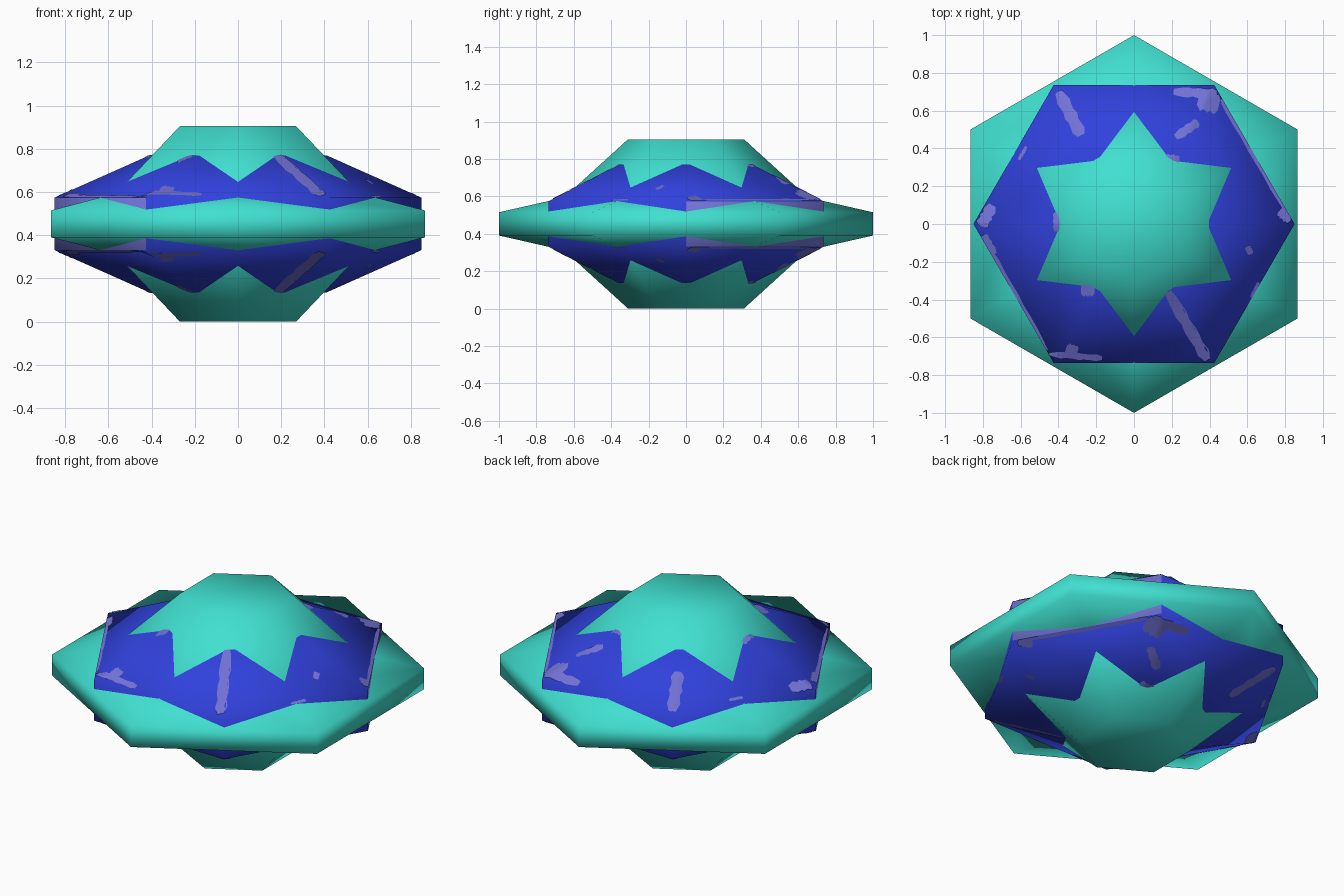
import bpy, bmesh, math
from mathutils import Vector

if "Cube" in bpy.data.objects:
    bpy.data.objects.remove(bpy.data.objects["Cube"])

MID = 0.4525  # height of the horizontal mirror plane


def material(name, rgb):
    m = bpy.data.materials.new(name)
    m.diffuse_color = (*rgb, 1)
    m.use_nodes = True
    m.node_tree.nodes["Principled BSDF"].inputs["Base Color"].default_value = m.diffuse_color
    return m


teal = material("turquoise", (0.051, 0.745, 0.631))
blue = material("deep_blue", (0.03, 0.053, 0.72))
lilac = material("lilac", (0.17, 0.17, 0.68))


def finish(name, bm, mats):
    bmesh.ops.recalc_face_normals(bm, faces=bm.faces)
    me = bpy.data.meshes.new(name)
    bm.to_mesh(me)
    bm.free()
    for m in mats:
        me.materials.append(m)
    for p in me.polygons:
        p.use_smooth = True
    ob = bpy.data.objects.new(name, me)
    bpy.context.collection.objects.link(ob)
    return ob


def hex_body(name, top, rim, start, mats):
    """Bevelled six-sided slab; top and rim are (corner radius, half height)."""
    bm = bmesh.new()
    rings = []
    for r, h in (top, rim, (rim[0], -rim[1]), (top[0], -top[1])):
        rings.append([bm.verts.new((r * math.cos(start + i * math.pi / 3),
                                    r * math.sin(start + i * math.pi / 3),
                                    MID + h)) for i in range(6)])
    for a, b in zip(rings, rings[1:]):
        for i in range(6):
            j = (i + 1) % 6
            bm.faces.new((a[i], b[i], b[j], a[j]))
    bm.faces.new(rings[0])
    bm.faces.new(rings[-1])
    return finish(name, bm, mats)


# Tall core, blue middle body and wide thin disc
hex_body("core", (0.31, 0.4525), (0.66, 0.134), math.pi / 6, [teal])
BT, BR = (0.41, 0.317), (0.85, 0.121)
body = hex_body("middle_body", BT, BR, 0, [blue, lilac])
hex_body("outer_disc", (0.6, 0.153), (1.0, 0.062), math.pi / 6, [teal])

# Two opposite rim walls of the middle body are lilac
for p in body.data.polygons:
    d = p.normal.dot(Vector((math.cos(math.pi / 6), math.sin(math.pi / 6), 0)))
    if abs(p.normal.z) < 0.1 and abs(d) > 0.9:
        p.material_index = 1


def on_body(x, y, sign):
    """Place a plan point just off the sloping surface of the middle body."""
    def radius(x, y):
        return max(x * math.cos(a) + y * math.sin(a) for a in
                   [math.pi / 6 + i * math.pi / 3 for i in range(6)]) / math.cos(math.pi / 6)
    r = radius(x, y)
    if r > BR[0]:
        x, y, r = x * BR[0] / r, y * BR[0] / r, BR[0]
    t = max(0, (r - BT[0]) / (BR[0] - BT[0]))
    return x, y, MID + sign * (BT[1] + t * (BR[1] - BT[1]) + 0.003)


def streak(name, x0, y0, x1, y1, w, sign):
    """Thin uneven plate of half width w along a line."""
    a, b = Vector((x0, y0)), Vector((x1, y1))
    d = (b - a).normalized()
    side = Vector((-d.y, d.x))
    n = 9
    bm = bmesh.new()
    rows = []
    for i in range(n + 1):
        t = i / n
        k = w * (0.55 if i in (0, n) else 0.88 + 0.15 * math.sin(i * 2.3 + x0 * 9))
        c = a.lerp(b, t)
        rows.append([bm.verts.new(on_body(*(c + side * k * s), sign)) for s in (-1, 0, 1)])
    for p, q in zip(rows, rows[1:]):
        for i in range(2):
            f = bm.faces.new((p[i], p[i + 1], q[i + 1], q[i]))
    ob = finish(name, bm, [lilac])
    # an open sheet: make it face outward
    if ob.data.polygons[0].normal.z * sign < 0:
        ob.data.flip_normals()


# Lilac markings: start, end and half width in plan
MARKS = [
    (0.18, -0.36, 0.39, -0.72, 0.033), (-0.40, 0.70, -0.28, 0.47, 0.036),
    (0.21, 0.70, 0.44, 0.69, 0.028), (0.34, 0.66, 0.45, 0.63, 0.055),
    (0.22, 0.46, 0.34, 0.54, 0.026), (0.15, 0.35, 0.24, 0.34, 0.025),
    (-0.81, -0.01, -0.75, 0.10, 0.035), (-0.80, -0.06, -0.74, -0.16, 0.025),
    (-0.41, -0.04, -0.41, 0.06, 0.02), (-0.28, -0.35, -0.21, -0.35, 0.035),
    (0.77, 0.07, 0.83, 0.02, 0.03), (0.60, -0.12, 0.62, -0.16, 0.018),
    (-0.45, -0.69, -0.17, -0.71, 0.018), (-0.36, -0.66, -0.30, -0.68, 0.035),
    (0.66, -0.31, 0.62, -0.39, 0.01), (-0.61, 0.34, -0.57, 0.41, 0.01),
    (0.46, 0.66, 0.81, 0.06, 0.014), (-0.46, -0.67, -0.76, -0.14, 0.014),
]
for sign, label in ((1, "upper"), (-1, "lower")):
    for m in MARKS:
        streak(label + "_marking", *m, sign)
